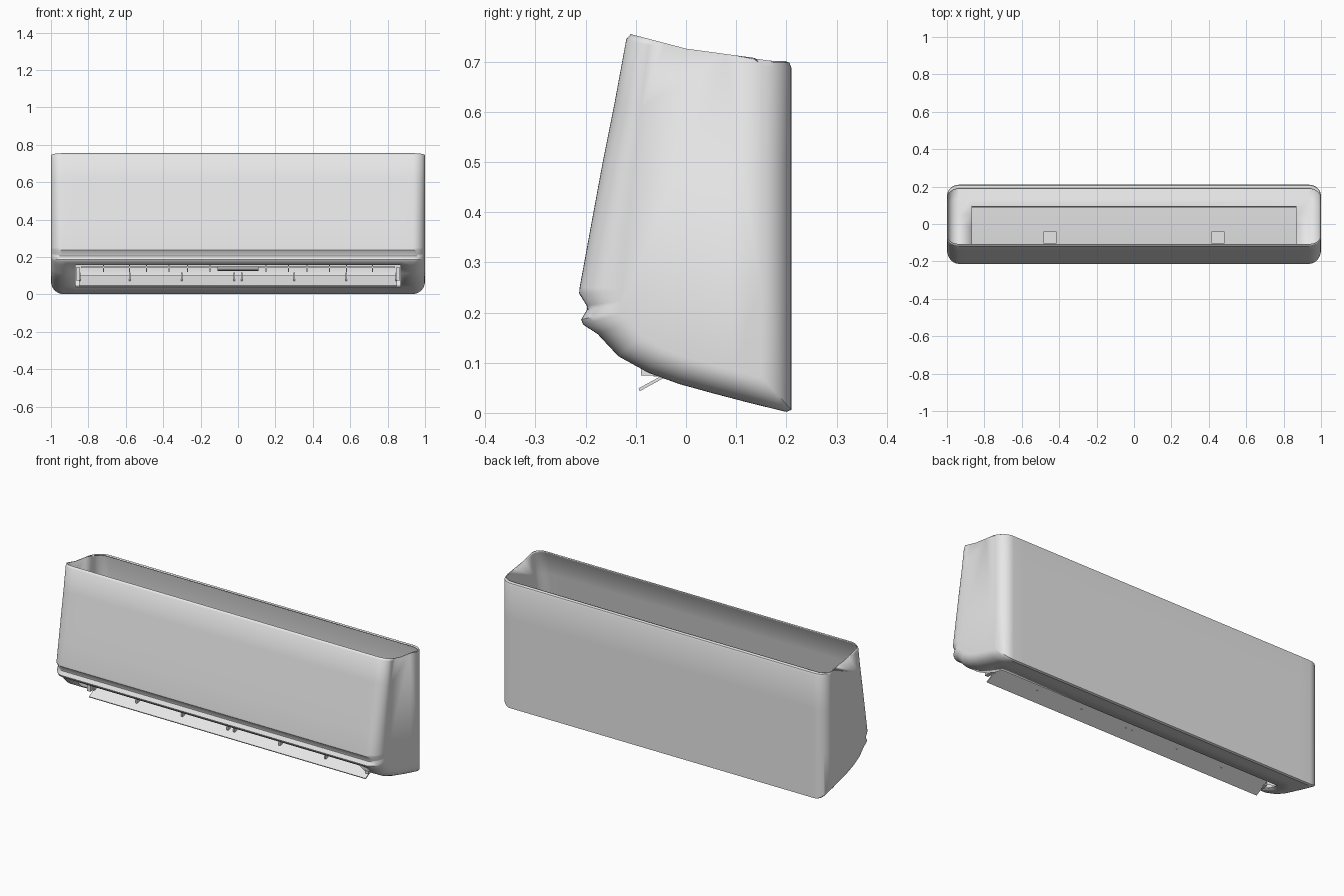
import bpy, bmesh, math
from mathutils import Vector, Matrix

if "Cube" in bpy.data.objects:
    bpy.data.objects.remove(bpy.data.objects["Cube"])

white = bpy.data.materials.new("warm_white_plastic")
white.diffuse_color = (0.8, 0.8, 0.8, 1)
white.use_nodes = True
white.node_tree.nodes["Principled BSDF"].inputs["Base Color"].default_value = white.diffuse_color


def finish(name, bm, angle=35):
    me = bpy.data.meshes.new(name)
    bm.to_mesh(me)
    bm.free()
    ob = bpy.data.objects.new(name, me)
    bpy.context.collection.objects.link(ob)
    me.materials.append(white)
    bpy.ops.object.select_all(action='DESELECT')
    ob.select_set(True)
    bpy.context.view_layer.objects.active = ob
    bpy.ops.object.shade_smooth_by_angle(angle=math.radians(angle))
    return ob


def loft(sections, skip=None, caps=True):
    """Join matching open sections along x; skip(i, j) leaves holes."""
    bm = bmesh.new()
    rows = [[bm.verts.new(p) for p in s] for s in sections]
    for i in range(len(rows) - 1):
        for j in range(len(rows[0]) - 1):
            if not (skip and skip(i, j)):
                bm.faces.new((rows[i][j], rows[i][j + 1], rows[i + 1][j + 1], rows[i + 1][j]))
    if caps:
        bm.faces.new(rows[0])
        bm.faces.new(rows[-1])
    bmesh.ops.recalc_face_normals(bm, faces=bm.faces)
    return bm


def extrude(name, profile, half, caps=True):
    return finish(name, loft([[(x, y, z) for y, z in profile] for x in (-half, half)], caps=caps))


def box(name, center, size, tilt=0):
    bm = bmesh.new()
    m = Matrix.Translation(center) @ Matrix.Rotation(tilt, 4, 'X') @ Matrix.Diagonal((*size, 1))
    bmesh.ops.create_cube(bm, size=1, matrix=m)
    return finish(name, bm)


def top_height(y):
    # height of the open rim across the depth
    pts = [(-0.3, 0.82), (-0.11, 0.755), (0.0, 0.726), (0.17, 0.703), (0.3, 0.70)]
    for (a, za), (b, zb) in zip(pts, pts[1:]):
        if y <= b:
            return za + (zb - za) * (y - a) / (b - a)
    return 0.70


def clamp(v):
    return max(0.0, min(1.0, v))


# Housing: front panel, lip, curved underside, back and rolled rear rim
front = [(-0.110, 0.755), (-0.119, 0.745), (-0.142, 0.62), (-0.166, 0.50), (-0.190, 0.37),
         (-0.212, 0.25), (-0.213, 0.238), (-0.198, 0.214), (-0.197, 0.206),
         (-0.209, 0.186), (-0.205, 0.176), (-0.176, 0.157)]
under = [(-0.135, 0.113), (-0.075, 0.080), (-0.015, 0.058), (0.05, 0.040)]
rear = [(0.13, 0.019), (0.20, 0.002), (0.21, 0.006), (0.21, 0.25), (0.21, 0.5),
        (0.21, 0.688), (0.206, 0.698), (0.198, 0.701), (0.188, 0.701)]
profile = front + under + rear
OPEN = 0.87
RX = 0.065


def section(x, k):
    out = []
    for y, z in profile:
        y2 = y + (0.02 - y) * 0.32 * k
        z2 = z + 0.07 * k * clamp(1 - z / 0.25)
        z2 += (top_height(y2) - top_height(y)) * clamp((z - 0.3) / 0.4)
        out.append((x, y2, z2))
    return out


N = 10
ends = [(OPEN, 0)] + [(1 - RX + RX * math.sin(a), 1 - math.cos(a))
                      for a in (i * math.pi / 2 / N for i in range(N + 1))]
stations = [(-x, k) for x, k in reversed(ends)] + ends
mid = len(ends) - 1
first, last = len(front) - 1, len(front) + len(under) - 2
# end walls follow the sloping rim
bm = loft([section(x, k) for x, k in stations],
          skip=lambda i, j: i == mid and first <= j <= last, caps=False)
for side in (-1, 1):
    ring = [v for v in bm.verts if abs(v.co.x - side) < 1e-5]
    bm.verts.index_update()
    ring.sort(key=lambda v: v.index)
    rim = [bm.verts.new((side, y, top_height(y))) for y in (0.14, 0.08, 0.0, -0.04)]
    bm.faces.new(ring + rim)
bmesh.ops.recalc_face_normals(bm, faces=bm.faces)
cap = max(bm.faces, key=lambda f: f.calc_center_median().x)
cap.normal_update()
if cap.normal.x < 0:
    bmesh.ops.reverse_faces(bm, faces=bm.faces)
housing = finish("housing", bm)
mod = housing.modifiers.new("wall", 'SOLIDIFY')
mod.thickness = 0.005
mod.offset = -1

# Air outlet duct behind the opening, with its flat top seen from above
duct = [(-0.176, 0.159), (-0.16, 0.172), (-0.10, 0.182), (0.09, 0.19),
        (0.096, 0.15), (0.092, 0.10), (0.078, 0.065), (0.05, 0.041)]
extrude("outlet_duct", duct, OPEN)

# Air flap hanging out of the outlet
tilt = math.atan2(0.052, 0.095)
box("air_flap", (0, -0.046, 0.072), (1.70, 0.108, 0.006), tilt)

# Swing vanes, linking rod and hinges
box("vane_rod", (0, -0.07, 0.145), (1.68, 0.006, 0.006))
for side in (-1, 1):
    for x in (0.15, 0.27, 0.37, 0.49, 0.58, 0.72):
        box("swing_vane", (side * x, -0.03, 0.145), (0.005, 0.09, 0.05))
    for x in (0.02, 0.30, 0.58, 0.845):
        box("flap_hinge", (side * x, -0.05, 0.095), (0.008, 0.03, 0.045))
    box("end_bearing", (side * 0.855, -0.06, 0.11), (0.02, 0.06, 0.07))
    # Mounting tabs on top of the duct
    box("mounting_tab", (side * 0.45, -0.073, 0.195), (0.07, 0.065, 0.03))

# Centre support above the flap
extrude("centre_support", [(-0.10, 0.15), (-0.09, 0.13), (0.0, 0.125), (0.01, 0.15)], 0.11)
